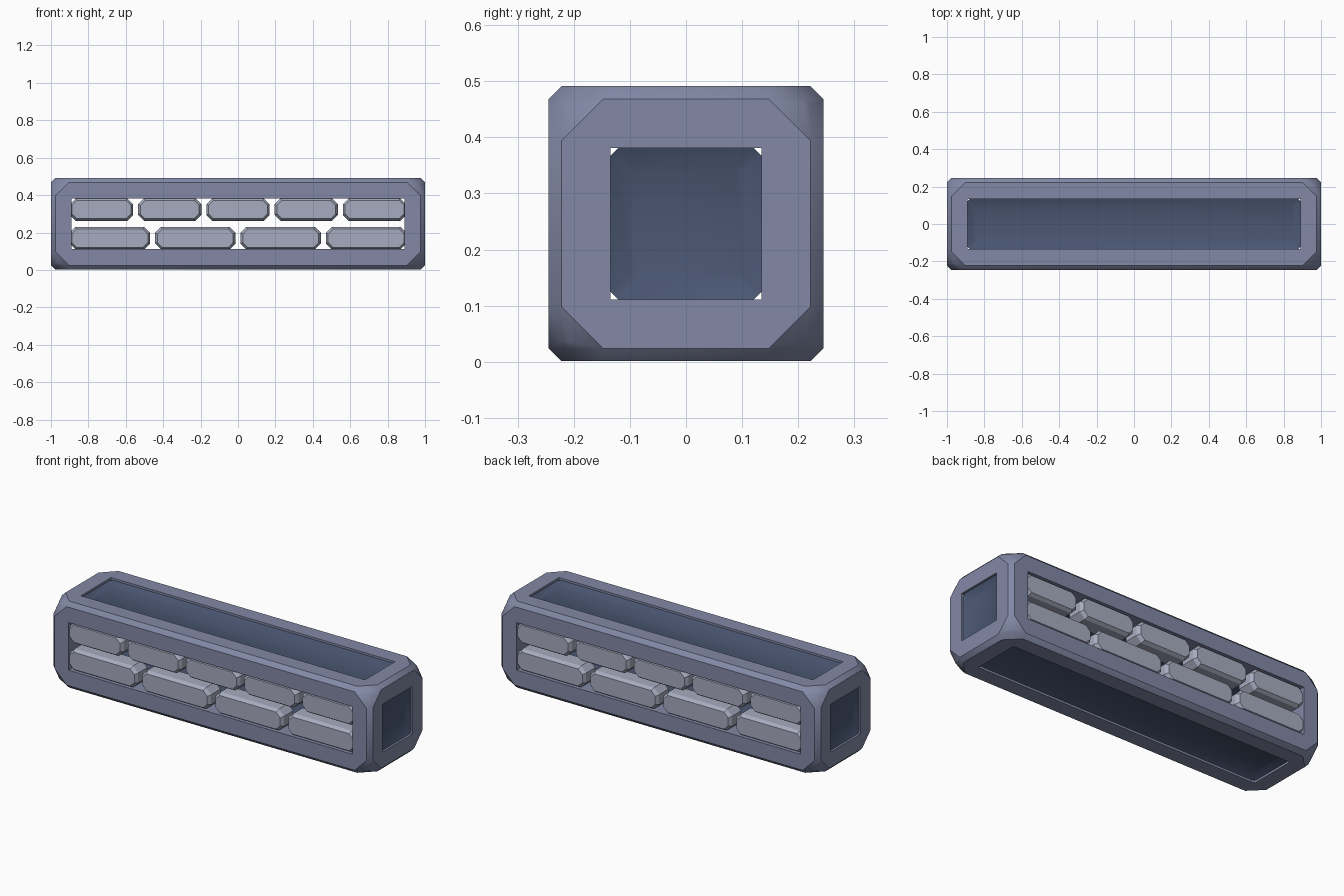
import bpy
import bmesh
import math
from itertools import product
from mathutils import Matrix, Vector

if "Cube" in bpy.data.objects:
    bpy.data.objects.remove(bpy.data.objects["Cube"], do_unlink=True)

HALF = Vector((1.0, 0.245, 0.245))   # outer half sizes
OPEN = Vector((0.89, 0.135, 0.135))  # half sizes of the openings
CENTRE = Vector((0, 0, 0.246))


def material(name, colour):
    mat = bpy.data.materials.new(name)
    mat.use_nodes = True
    mat.diffuse_color = (*colour, 1)
    mat.node_tree.nodes["Principled BSDF"].inputs["Base Color"].default_value = (*colour, 1)
    return mat


FRAME = material("slate blue", (0.225, 0.25, 0.38))
PANEL = material("dark blue", (0.068, 0.095, 0.17))
BRICK = material("pale grey stone", (0.39, 0.41, 0.52))


def make_object(name, bm, mat):
    bmesh.ops.recalc_face_normals(bm, faces=bm.faces)
    mesh = bpy.data.meshes.new(name)
    bm.to_mesh(mesh)
    bm.free()
    mesh.materials.append(mat)
    obj = bpy.data.objects.new(name, mesh)
    bpy.context.collection.objects.link(obj)
    return obj


def smooth(obj, degrees=30):
    bpy.ops.object.select_all(action="DESELECT")
    obj.select_set(True)
    bpy.context.view_layer.objects.active = obj
    bpy.ops.object.shade_smooth_by_angle(angle=math.radians(degrees))


def facing(normal, across, origin):
    """Matrix whose local x runs across and local z points along the normal."""
    n, u = Vector(normal), Vector(across)
    rotation = Matrix((u, n.cross(u), n)).transposed().to_4x4()
    return Matrix.Translation(origin) @ rotation


def loft(name, half_u, half_v, cut, levels, matrix, mat):
    """Cut-corner block through (depth, inset) levels from back to front."""
    bm = bmesh.new()
    loops = []
    for depth, inset in levels:
        a, b = half_u - inset, half_v - inset
        c = cut * min(a / half_u, b / half_v)
        ring = [(a, b - c), (a - c, b), (c - a, b), (-a, b - c),
                (-a, c - b), (c - a, -b), (a - c, -b), (a, c - b)]
        loops.append([bm.verts.new(matrix @ Vector((u, v, depth))) for u, v in ring])
    for low, high in zip(loops, loops[1:]):
        for i in range(8):
            j = (i + 1) % 8
            bm.faces.new((low[i], low[j], high[j], high[i]))
    bm.faces.new(loops[0][::-1])
    bm.faces.new(loops[-1])
    return make_object(name, bm, mat)


# Frame: chamfered block whose corners are pulled in
CHAMFER, PULL, REACH = 0.023, 0.035, 0.097
bm = bmesh.new()
for signs in product((-1, 1), repeat=3):
    for axis in range(3):
        b, c = (axis + 1) % 3, (axis + 2) % 3
        insets = [{axis: CHAMFER, b: PULL, c: PULL},
                  {axis: 0, b: CHAMFER, c: REACH},
                  {axis: 0, b: REACH, c: CHAMFER}]
        for inset in insets:
            bm.verts.new(CENTRE + Vector([signs[k] * (HALF[k] - inset[k]) for k in range(3)]))
hull = bmesh.ops.convex_hull(bm, input=bm.verts)
bmesh.ops.dissolve_limit(bm, angle_limit=0.01, verts=bm.verts, edges=bm.edges)
frame = make_object("frame", bm, FRAME)

# Openings through all three directions
for axis in range(3):
    size = OPEN * 2
    size[axis] = 3
    bm = bmesh.new()
    bmesh.ops.create_cube(bm, size=1, matrix=Matrix.Translation(CENTRE) @ Matrix.Diagonal((*size, 1)))
    cutter = make_object("opening_cutter", bm, FRAME)
    cutter.hide_render = True
    mod = frame.modifiers.new("opening", "BOOLEAN")
    mod.operation = "DIFFERENCE"
    mod.solver = "EXACT"
    mod.object = cutter
    bpy.context.view_layer.objects.active = frame
    bpy.ops.object.modifier_apply(modifier=mod.name)
    bpy.data.objects.remove(cutter, do_unlink=True)
smooth(frame)

# Dished panels on the ends, top and bottom
DISH = [(-0.1, 0), (-0.012, 0), (-0.03, 0.034)]
for label, normal, across, half_u in (
        ("left_panel", (1, 0, 0), (0, 1, 0), OPEN.y),
        ("right_panel", (-1, 0, 0), (0, 1, 0), OPEN.y),
        ("top_panel", (0, 0, 1), (1, 0, 0), OPEN.x),
        ("bottom_panel", (0, 0, -1), (1, 0, 0), OPEN.x)):
    origin = CENTRE + Vector(normal) * HALF.dot([abs(k) for k in normal])
    smooth(loft(label, half_u, OPEN.y, 0.014, DISH, facing(normal, across, origin), PANEL))

# Brick rows on the front and back
BLOCK = [(-0.1, 0), (-0.018, 0), (0, 0.012)]
for label, side in (("front", -1), ("back", 1)):
    for row, height, count, pitch, width in (
            ("upper", 0.0765, 5, 0.365, 0.338), ("lower", -0.0765, 4, 0.457, 0.43)):
        for i in range(count):
            x = (i - (count - 1) / 2) * pitch
            origin = CENTRE + Vector((x, side * (HALF.y - 0.006), height))
            loft(f"{label}_{row}_brick_{i + 1}", width / 2, 0.0605, 0.032, BLOCK,
                 facing((0, side, 0), (1, 0, 0), origin), BRICK)
